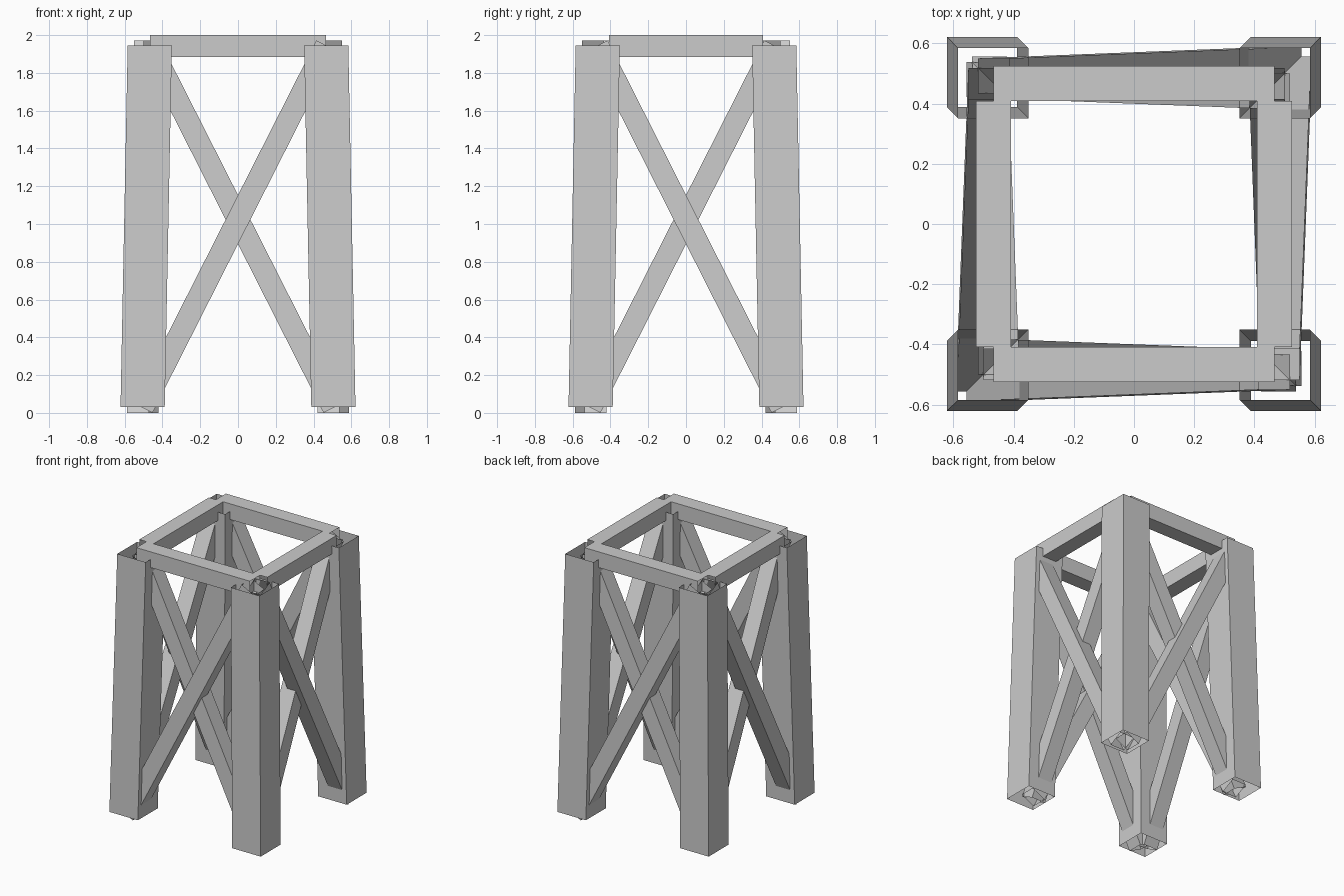
import bpy
from mathutils import Vector as V

if "Cube" in bpy.data.objects:
    bpy.data.objects.remove(bpy.data.objects["Cube"])

B, T = 0.505, 0.467          # leg centre offset at bottom and top
ZB, ZT = 0.027, 1.945
BEAM = 0.117


def tube(name, p0, p1, u, v):
    """Open four-sided tube from p0 to p1; u and v are half-width vectors."""
    pts = [p + u * a + v * b for p in (p0, p1)
           for a, b in ((-1, -1), (1, -1), (1, 1), (-1, 1))]
    faces = [(i, (i + 1) % 4, (i + 1) % 4 + 4, i + 4) for i in range(4)]
    if u.cross(v).dot(p1 - p0) < 0:
        faces = [f[::-1] for f in faces]
    me = bpy.data.meshes.new(name)
    me.from_pydata(pts, [], faces)
    ob = bpy.data.objects.new(name, me)
    bpy.context.collection.objects.link(ob)


# leaning hollow legs
for sx in (-1, 1):
    for sy in (-1, 1):
        tube("leg", V((sx * B, sy * B, ZB + 0.005)), V((sx * T, sy * T, ZT)),
             V((0.117, 0, 0)), V((0, 0.117, 0)))

for side, n in (("front", V((0, -1, 0))), ("right", V((1, 0, 0))),
                ("back", V((0, 1, 0))), ("left", V((-1, 0, 0)))):
    s = n.x + n.y
    t = V((abs(n.y), abs(n.x), 0))
    # crossed braces, one set slightly outward and one slightly inward
    for label, d, off in (("outer", s, 0.025), ("inner", -s, -0.025)):
        p0 = n * (B + off) + t * d * B + V((0, 0, ZB))
        p1 = n * (T + off) - t * d * T + V((0, 0, ZT))
        w = n.cross(p1 - p0).normalized()
        tube(f"{side}_{label}_brace", p0, p1, n * BEAM / 2, w * BEAM / 2)
    # top frame rails
    half = T if n.y else T - BEAM / 2
    c = n * T + V((0, 0, 2 - BEAM / 2))
    tube(f"{side}_top_rail", c - t * half, c + t * half,
         n * BEAM / 2, V((0, 0, BEAM / 2)))
